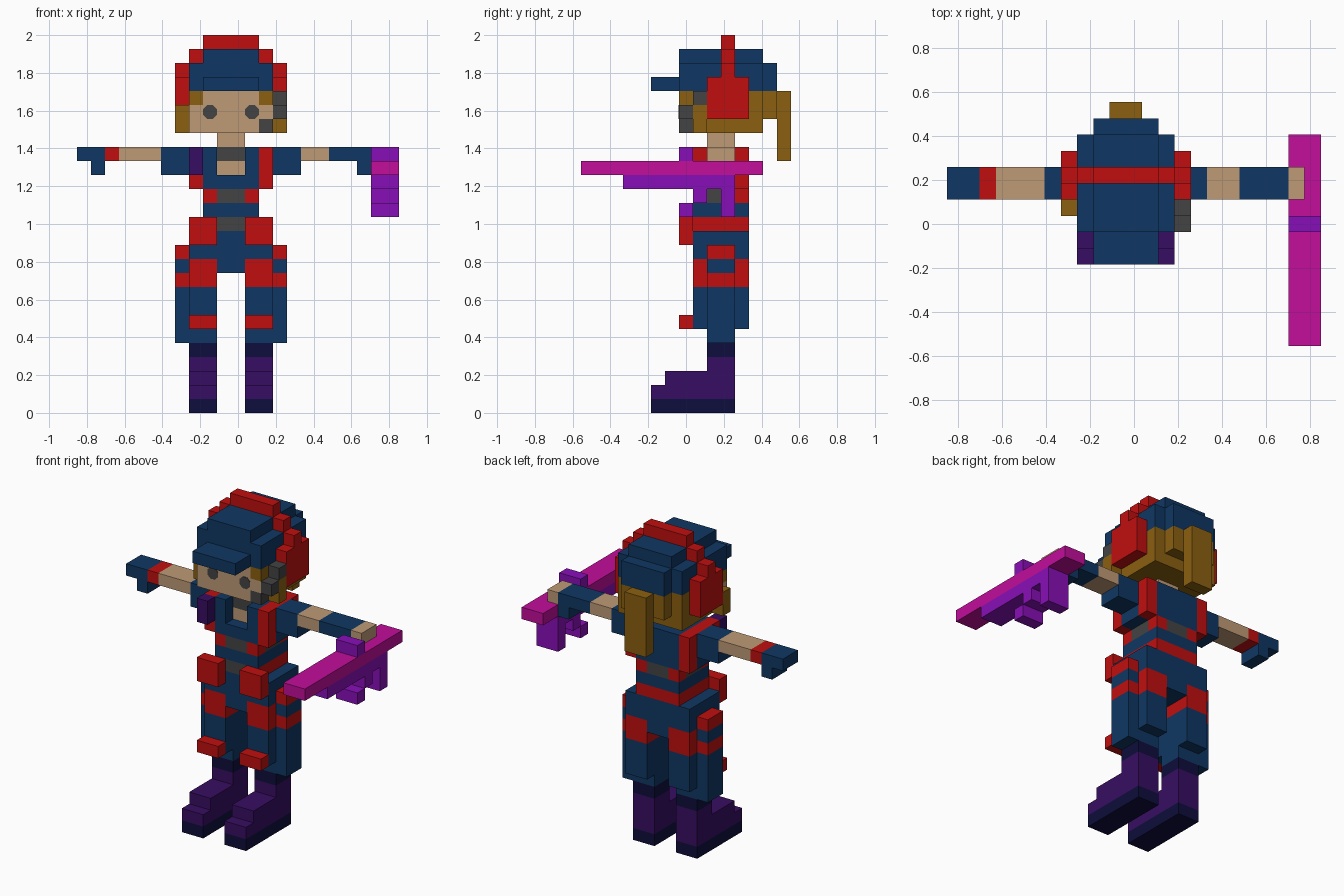
import bpy, bmesh, math
from mathutils import Vector, Matrix

if "Cube" in bpy.data.objects:
    bpy.data.objects.remove(bpy.data.objects["Cube"])

U = 2 / 27                                  # edge of one block
ORIGIN = Vector((-11.5, -7.5, 0))           # grid corner, in blocks


def srgb(h):
    c = [int(h[n:n + 2], 16) / 255 for n in (0, 2, 4)]
    return [v / 12.92 if v <= 0.04045 else ((v + 0.055) / 1.055) ** 2.4 for v in c] + [1]


COLOURS = {"navy": "0F3763", "red": "C00F0F", "skin": "BF9B76", "gold": "8B6010",
           "grey": "434343", "purple": "370D62", "midnight": "0E0D3C",
           "magenta": "C20E9B", "violet": "890FB8"}
MATS = {}
for cname, code in COLOURS.items():
    MATS[cname] = bpy.data.materials.new(cname)
    MATS[cname].diffuse_color = srgb(code)

grid = {}                                   # cell -> (part, colour)


def box(part, colour, x, y, z, mirror=False):
    """Fill a range of cells (end exclusive); later boxes repaint earlier ones."""
    spans = [x, (22 - x[1], 22 - x[0])] if mirror else [x]
    for n, (a, b) in enumerate(spans):
        pname = part + ("_left" if n else "_right") if mirror else part
        for i in range(a, b):
            for j in range(*y):
                for k in range(*z):
                    grid[i, j, k] = (pname, colour)


# Boots: sole, stepped foot, shaft and dark cuff
box("boot", "midnight", (8, 10), (5, 11), (0, 1), True)
box("boot", "purple", (8, 10), (5, 11), (1, 2), True)
box("boot", "purple", (8, 10), (6, 11), (2, 3), True)
box("boot", "purple", (8, 10), (9, 11), (3, 4), True)
box("boot", "midnight", (8, 10), (9, 11), (4, 5), True)

# Baggy trouser legs with red pocket trim
box("trouser_leg", "navy", (7, 10), (9, 11), (5, 12), True)
box("trouser_leg", "navy", (8, 10), (8, 12), (6, 12), True)
box("trouser_leg", "red", (8, 10), (8, 12), (9, 11), True)
box("trouser_leg", "red", (7, 8), (9, 11), (9, 10), True)
box("trouser_leg", "red", (7, 8), (9, 11), (11, 12), True)
box("knee_pad", "red", (8, 10), (7, 8), (6, 7), True)

# Hips, belt, buckle and pouches
box("hips", "navy", (10, 12), (8, 12), (10, 13))
box("hips", "navy", (8, 14), (8, 12), (12, 13))
box("belt", "red", (9, 13), (8, 12), (13, 14))
box("belt", "grey", (10, 12), (8, 9), (13, 14))
box("belt_pouch", "red", (8, 10), (7, 8), (12, 14), True)

# Torso: waist, ribbed belly, jacket with open neckline and straps
box("torso", "navy", (9, 13), (8, 12), (14, 15))
box("torso", "red", (9, 13), (8, 12), (15, 16))
box("torso", "grey", (10, 12), (8, 12), (15, 16))
box("torso", "grey", (9, 13), (9, 11), (15, 16))
box("torso", "navy", (9, 13), (8, 12), (16, 19))
box("strap", "navy", (8, 9), (9, 11), (16, 18), True)
for y in ((8, 9), (11, 12)):
    box("strap", "red", (8, 9), y, (16, 19), True)
box("strap", "red", (8, 9), (9, 11), (18, 19), True)
for k in (17, 18):
    for i in (10, 11):
        del grid[i, 8, k]
box("neck", "skin", (10, 12), (9, 11), (17, 20))
box("neck", "grey", (10, 12), (9, 11), (18, 19))
box("shoulder_pouch", "purple", (8, 9), (7, 8), (17, 19))

# Arms stretched sideways
ARM = (9, 11)
box("sleeve", "navy", (6, 8), ARM, (17, 19), True)
box("arm_right", "skin", (3, 6), ARM, (18, 19))
box("arm_right", "red", (2, 3), ARM, (18, 19))
box("glove_right", "navy", (0, 2), ARM, (18, 19))
box("glove_right", "navy", (1, 2), ARM, (17, 18))
box("arm_left", "skin", (16, 18), ARM, (18, 19))
box("glove_left", "navy", (18, 21), ARM, (18, 19))
box("glove_left", "navy", (20, 21), ARM, (17, 18))
box("fingers_left", "skin", (21, 22), ARM, (18, 19))

# Blaster: barrel, sight, body, trigger guard and grip
GUN = (21, 23)
box("blaster", "magenta", GUN, (0, 13), (17, 18))
box("blaster", "violet", GUN, (7, 8), (18, 19))
box("blaster", "violet", GUN, (3, 11), (16, 17))
box("blaster", "violet", GUN, (8, 9), (15, 16))
box("blaster", "violet", GUN, (7, 8), (14, 15))
box("blaster", "violet", GUN, (10, 11), (14, 16))

# Head: hair block, face and ponytail
box("hair", "gold", (8, 14), (8, 13), (20, 23))
box("hair", "gold", (9, 13), (13, 14), (21, 23))
box("hair", "gold", (7, 8), (8, 9), (20, 22), True)
box("hair", "gold", (8, 14), (7, 8), (22, 23))
box("ponytail", "gold", (10, 12), (14, 15), (18, 23))
box("face", "skin", (8, 14), (7, 8), (20, 22))
box("face", "skin", (9, 13), (7, 8), (22, 23))

# Headset microphone
box("microphone", "grey", (14, 15), (8, 9), (22, 23))
box("microphone", "grey", (14, 15), (7, 8), (21, 22))
box("microphone", "grey", (13, 14), (7, 8), (20, 21))

# Cap with brim, crest and ear pads
box("cap", "navy", (8, 14), (7, 13), (23, 25))
box("cap", "navy", (9, 13), (13, 14), (23, 25))
box("cap", "navy", (9, 13), (7, 13), (25, 26))
box("cap_brim", "navy", (9, 13), (5, 7), (23, 24))
box("crest", "red", (9, 13), (10, 11), (26, 27))
box("crest", "red", (8, 9), (10, 11), (25, 26), True)
box("crest", "red", (7, 8), (10, 11), (24, 25), True)
box("ear_pad", "red", (7, 8), (9, 12), (21, 24), True)


# Turn each part's cells into a mesh made of exposed faces only
DIRS = [Vector(d) for d in ((1, 0, 0), (-1, 0, 0), (0, 1, 0), (0, -1, 0), (0, 0, 1), (0, 0, -1))]


def build(part):
    mesh = bpy.data.meshes.new(part)
    names = sorted({c for p, c in grid.values() if p == part})
    for c in names:
        mesh.materials.append(MATS[c])
    bm = bmesh.new()
    for cell, (p, colour) in grid.items():
        if p != part:
            continue
        centre = Vector(cell) + ORIGIN + Vector((0.5, 0.5, 0.5))
        for d in DIRS:
            if tuple(int(a + b) for a, b in zip(cell, d)) in grid:
                continue
            s = Vector((d.y, d.z, d.x))
            t = d.cross(s)
            corners = [centre + (d + s * a + t * b) / 2 for a, b in ((-1, -1), (1, -1), (1, 1), (-1, 1))]
            face = bm.faces.new([bm.verts.new(v * U) for v in corners])
            face.material_index = names.index(colour)
    bmesh.ops.remove_doubles(bm, verts=bm.verts, dist=U * 0.01)
    bm.to_mesh(mesh)
    bm.free()
    bpy.context.collection.objects.link(bpy.data.objects.new(part, mesh))


for part in sorted({p for p, c in grid.values()}):
    build(part)

# Eyes: thin eight-sided plates on the face
for name, i in (("eye_right", 9), ("eye_left", 12)):
    pos = (Vector((i + 0.5, 7, 21.5)) + ORIGIN) * U
    bpy.ops.mesh.primitive_cylinder_add(vertices=8, radius=U * 0.53, depth=0.006,
                                        location=pos)
    eye = bpy.context.object
    eye.name = name
    eye.data.transform(Matrix.Rotation(math.pi / 2, 4, 'X') @ Matrix.Rotation(math.pi / 8, 4, 'Z'))
    eye.data.materials.append(MATS["grey"])

for m in bpy.data.materials:
    if m.users and not m.is_grease_pencil:
        m.use_nodes = True
        m.node_tree.nodes["Principled BSDF"].inputs["Base Color"].default_value = m.diffuse_color
